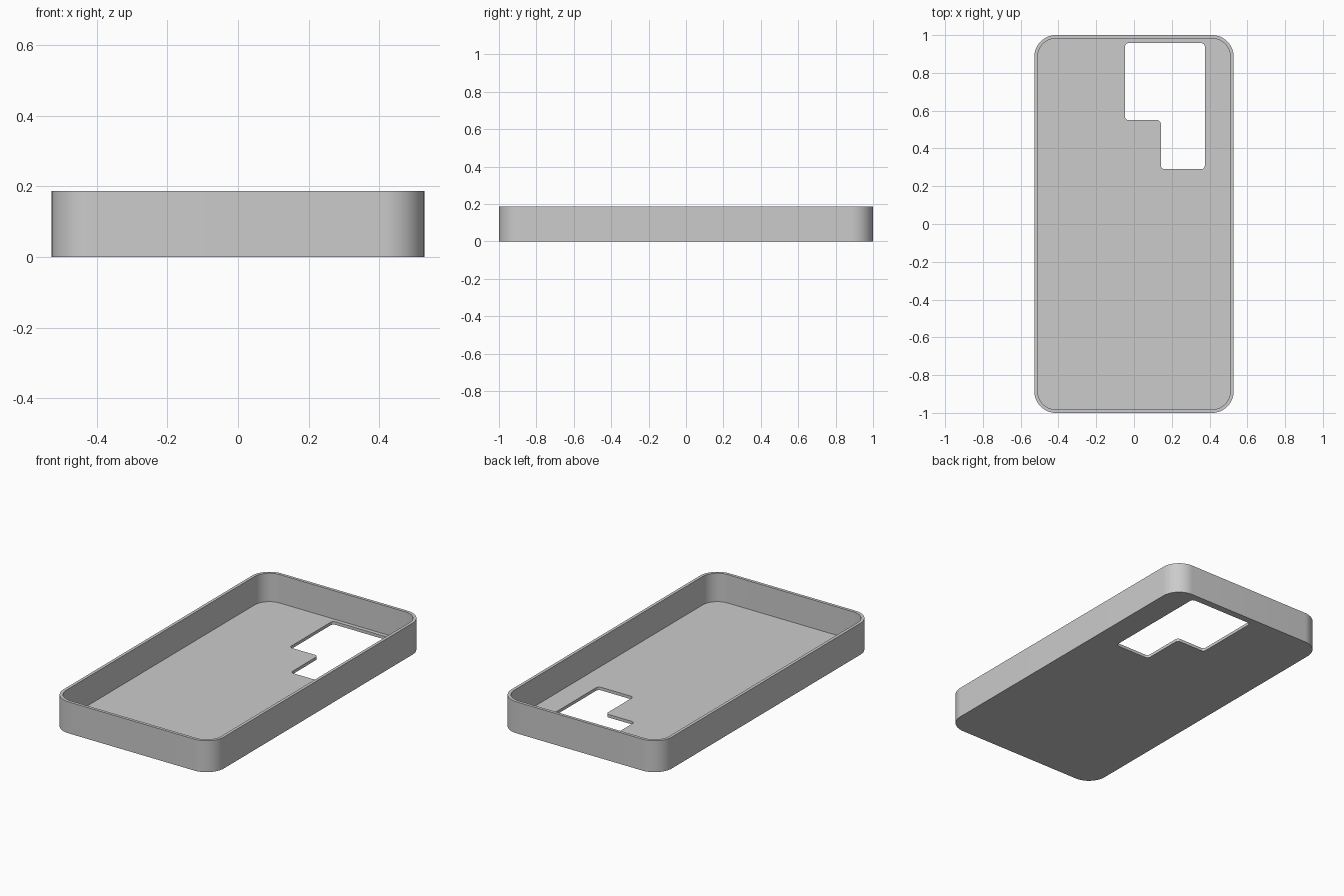
import bpy
import bmesh
from math import sin, cos, pi, radians
from mathutils import Vector

HALF_W, HALF_L, HEIGHT = 0.528, 1.0, 0.187
WALL, FLOOR, CORNER = 0.018, 0.018, 0.115

cube = bpy.data.objects.get("Cube")
if cube:
    bpy.data.objects.remove(cube, do_unlink=True)


def rounded(corners, radius, steps):
    """Outline with every right-angled corner replaced by an arc."""
    pts = [Vector(c) for c in corners]
    outline = []
    for i, p in enumerate(pts):
        a = (pts[i - 1] - p).normalized()
        b = (pts[(i + 1) % len(pts)] - p).normalized()
        centre = p + (a + b) * radius
        for s in range(steps + 1):
            t = s / steps * pi / 2
            outline.append(centre - radius * (b * cos(t) + a * sin(t)))
    return outline


def prism(name, outline, z0, z1):
    """Solid made by extruding a counter-clockwise outline upward."""
    bm = bmesh.new()
    base = bm.faces.new([bm.verts.new((p.x, p.y, z0)) for p in outline])
    top = bmesh.ops.extrude_face_region(bm, geom=[base])["geom"]
    verts = [g for g in top if isinstance(g, bmesh.types.BMVert)]
    bmesh.ops.translate(bm, verts=verts, vec=(0, 0, z1 - z0))
    bmesh.ops.recalc_face_normals(bm, faces=bm.faces)
    mesh = bpy.data.meshes.new(name)
    bm.to_mesh(mesh)
    bm.free()
    obj = bpy.data.objects.new(name, mesh)
    bpy.context.collection.objects.link(obj)
    return obj


def rectangle(x, y):
    return [(-x, -y), (x, -y), (x, y), (-x, y)]


# Material
grey = bpy.data.materials.new("plain grey")
grey.use_nodes = True
colour = (0.6, 0.6, 0.6, 1)
grey.diffuse_color = colour
grey.node_tree.nodes["Principled BSDF"].inputs["Base Color"].default_value = colour

# Case body
case = prism("phone_case", rounded(rectangle(HALF_W, HALF_L), CORNER, 16), 0, HEIGHT)
case.data.materials.append(grey)

# Hollow inside, and the stepped camera opening through the floor
cavity = prism("cavity_cutter",
               rounded(rectangle(HALF_W - WALL, HALF_L - WALL), CORNER - WALL, 16),
               FLOOR, HEIGHT + 0.1)
opening = prism("camera_opening_cutter",
                rounded([(0.142, 0.29), (0.375, 0.29), (0.375, 0.958),
                         (-0.048, 0.958), (-0.048, 0.55), (0.142, 0.55)], 0.02, 6),
                -0.1, HEIGHT / 2)

bpy.ops.object.select_all(action="DESELECT")
case.select_set(True)
bpy.context.view_layer.objects.active = case
for cutter in (cavity, opening):
    cutter.hide_render = True
    cutter.data.materials.append(grey)
    mod = case.modifiers.new(cutter.name, "BOOLEAN")
    mod.operation = "DIFFERENCE"
    mod.solver = "EXACT"
    mod.object = cutter
    bpy.ops.object.modifier_apply(modifier=mod.name)
    bpy.data.objects.remove(cutter, do_unlink=True)

# Smooth corners, sharp rims
bpy.ops.object.shade_smooth_by_angle(angle=radians(30))
